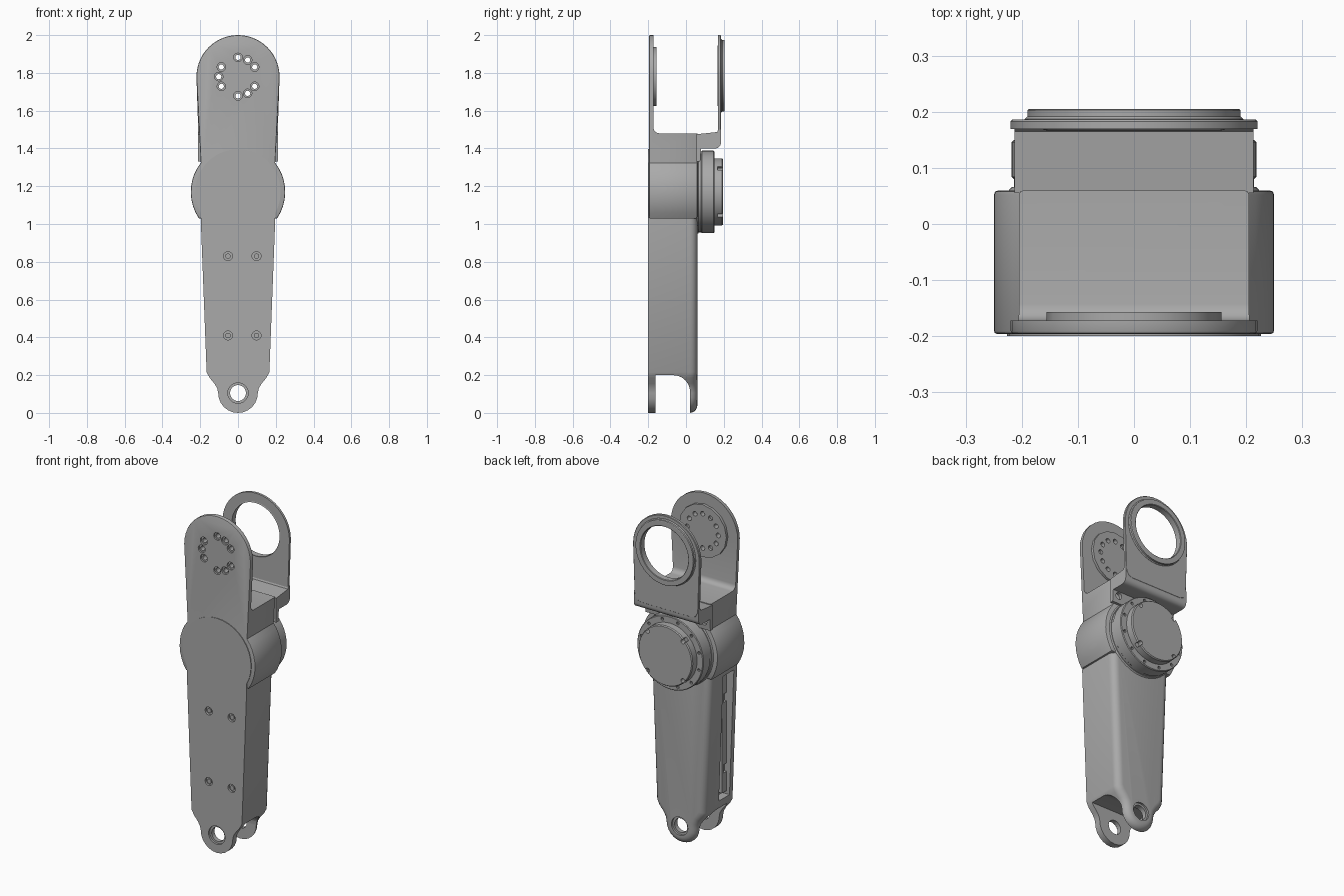
import bpy, bmesh
from math import sin, cos, radians, pi
from mathutils import Vector

cube = bpy.data.objects.get("Cube")
if cube:
    bpy.data.objects.remove(cube, do_unlink=True)

GREY = (0.4, 0.4, 0.4, 1)
mat = bpy.data.materials.new("machined_grey")
mat.use_nodes = True
mat.diffuse_color = GREY
mat.node_tree.nodes["Principled BSDF"].inputs["Base Color"].default_value = GREY

JOINT_Z, TOP_Z, LUG_Z = 1.17, 1.78, 0.105
FRONT, BACK = -0.2, 0.06


def arc(cx, cz, r, a0, a1, n):
    """Points on an arc, angles in degrees."""
    angles = [radians(a0 + (a1 - a0) * i / n) for i in range(n + 1)]
    return [(cx + r * cos(a), cz + r * sin(a)) for a in angles]


def mirrored(half):
    """Close a right-hand half outline with its mirror image."""
    return half + [(-x, z) for x, z in reversed(half) if abs(x) > 1e-5]


def finish(name, bm):
    bmesh.ops.recalc_face_normals(bm, faces=bm.faces)
    me = bpy.data.meshes.new(name)
    bm.to_mesh(me)
    bm.free()
    ob = bpy.data.objects.new(name, me)
    bpy.context.collection.objects.link(ob)
    me.materials.append(mat)
    return ob


def prism(name, pts, lo, hi, axis="y", bevel_lo=0, bevel_hi=0, seg=3):
    """Extrude an outline along y (x,z points) or along x (y,z points)."""
    bm = bmesh.new()
    place = (lambda p, d: (p[0], d, p[1])) if axis == "y" else (lambda p, d: (d, p[0], p[1]))
    rings = [[bm.verts.new(place(p, d)) for p in pts] for d in (lo, hi)]
    caps = [bm.faces.new(r) for r in rings]
    n = len(pts)
    for i in range(n):
        j = (i + 1) % n
        bm.faces.new((rings[0][i], rings[0][j], rings[1][j], rings[1][i]))
    bmesh.ops.recalc_face_normals(bm, faces=bm.faces)
    for cap, width in zip(caps, (bevel_lo, bevel_hi)):
        if width:
            bmesh.ops.bevel(bm, geom=list(cap.edges), offset=width, segments=seg,
                            profile=0.5, affect="EDGES", clamp_overlap=True)
    return finish(name, bm)


def discs(name, centres, r, lo, hi, n=32):
    """One or more cylinders along y in a single object."""
    bm = bmesh.new()
    for cx, cz in centres:
        rings = [[bm.verts.new((x, y, z)) for x, z in arc(cx, cz, r, 0, 360, n)[:-1]]
                 for y in (lo, hi)]
        for ring in rings:
            bm.faces.new(ring)
        for i in range(n):
            j = (i + 1) % n
            bm.faces.new((rings[0][i], rings[0][j], rings[1][j], rings[1][i]))
    return finish(name, bm)


def turned(name, cz, profile, n=48):
    """Lathe (radius, y) points about a y axis at height cz."""
    bm = bmesh.new()
    vs = [bm.verts.new((r, y, cz)) for r, y in profile]
    edges = [bm.edges.new(p) for p in zip(vs, vs[1:])]
    bmesh.ops.spin(bm, geom=vs + edges, cent=(0, 0, cz), axis=(0, 1, 0),
                   angle=2 * pi, steps=n)
    bmesh.ops.remove_doubles(bm, verts=bm.verts, dist=1e-5)
    return finish(name, bm)


def cut(ob, *cutters, op="DIFFERENCE"):
    for c in cutters:
        m = ob.modifiers.new("cut", "BOOLEAN")
        m.operation, m.solver, m.object = op, "EXACT", c
        bpy.context.view_layer.objects.active = ob
        bpy.ops.object.modifier_apply(modifier=m.name)
        bpy.data.objects.remove(c, do_unlink=True)


def rect(x0, x1, z0, z1):
    return [(x0, z0), (x1, z0), (x1, z1), (x0, z1)]


# Lower link: lug, tapered limb and round cover in one outline
half = arc(0, LUG_Z, 0.105, -90, 0, 6) + [(0.11, 0.13), (0.125, 0.155), (0.15, 0.185),
                                          (0.166, 0.215), (0.197, 1.02)]
half += arc(0, JOINT_Z, 0.226, -30, 90, 12)
lower = prism("lower_link", mirrored(half), FRONT, BACK, bevel_hi=0.04, seg=5)
fork = [(-0.162, -0.1), (0.022, -0.1), (0.022, 0.09)] + arc(-0.068, 0.11, 0.09, 0, 90, 6) + [(-0.162, 0.2)]
cut(lower, prism("fork_cutter", fork, -0.4, 0.4, axis="x"))
cut(lower, discs("pin_cutter", [(0, LUG_Z)], 0.042, -0.4, 0.4),
    discs("pin_front_cutter", [(0, LUG_Z)], 0.054, -0.3, FRONT + 0.012),
    discs("pin_back_cutter", [(0, LUG_Z)], 0.054, BACK - 0.012, 0.2))

# Open channel along one side of the limb, with a rail inside
cut(lower, prism("channel_cutter", rect(-0.17, -0.07, 0.25, 1.0), -0.4, -0.12, axis="x"))
rail = prism("channel_rail", rect(-0.168, -0.125, 0.27, 0.98), -0.15, -0.11, axis="x")
for z in (0.41, 0.83):
    cut(rail, prism("notch_cutter", rect(-0.19, -0.14, z - 0.025, z + 0.025), -0.2, -0.135, axis="x"))

# Countersunk screws in the limb front
screws = [(x, z) for x in (-0.053, 0.098) for z in (0.41, 0.83)]
cut(lower, discs("screw_cutter", screws, 0.024, -0.3, FRONT + 0.012, 16))
discs("limb_screws", screws, 0.014, FRONT + 0.004, FRONT + 0.014, 12)

# Upper link: round-topped plate, joint block and shoulders
half = [(0.2, 1.03)] + arc(0, JOINT_Z, 0.25, -34, 38, 9) + [(0.2, 1.38)]
half += arc(0, TOP_Z, 0.22, 0, 90, 10)
upper = prism("upper_link", mirrored(half), FRONT + 0.004, BACK, bevel_lo=0.006, bevel_hi=0.008, seg=2)
gap = [(-0.172, 2.2), (-0.172, 1.51)] + arc(-0.142, 1.51, 0.03, 180, 270, 4) + [(0.3, 1.48), (0.3, 2.2)]
cut(upper, prism("gap_cutter", gap, -0.4, 0.4, axis="x"))

# Pivot boss on the plate, drilled with a ring of holes
boss = discs("pivot_boss", [(0, TOP_Z)], 0.156, -0.173, -0.157, 16)
ring = [arc(0, TOP_Z, 0.102, a, a, 1)[0] for a in range(0, 360, 30)]
through = [p for i, p in enumerate(ring) if i not in (0, 4, 8)]
cut(boss, discs("boss_hole_cutter", ring, 0.014, -0.3, 0, 12))
cut(upper, discs("plate_hole_cutter", through, 0.014, -0.3, -0.1, 12),
    discs("plate_sink_cutter", through, 0.023, -0.3, FRONT + 0.014, 12))

# Flared collar and stepped drive housing on the joint back
turned("joint_collar", JOINT_Z, [(0, -0.02), (0.19, -0.02), (0.2, 0.01), (0.225, 0.045),
                                 (0.225, 0.058), (0.218, 0.066), (0, 0.066)])
housing = turned("drive_housing", JOINT_Z, [(0, 0.05), (0.214, 0.05), (0.214, 0.08), (0.218, 0.084),
                                            (0.218, 0.146), (0.214, 0.15), (0, 0.15)])
bolts = [arc(0, JOINT_Z, 0.197, a, a, 1)[0] for a in range(15, 375, 30)]
cut(housing, discs("bolt_cutter", bolts, 0.009, 0.135, 0.2, 10))
cap = turned("drive_cap", JOINT_Z, [(0, 0.14), (0.178, 0.14), (0.178, 0.19), (0.173, 0.196), (0, 0.196)])
notches = [arc(0, JOINT_Z, 0.165, a, a, 1)[0] for a in range(45, 405, 90)]
cut(cap, discs("cap_notch_cutter", notches, 0.013, 0.165, 0.3, 12))
corners = [arc(0, JOINT_Z, 0.178, a, a, 1)[0] for a in range(45, 405, 90)]
cut(cap, discs("cap_edge_cutter", corners, 0.013, 0.166, 0.3, 12))

# Rear bracket: folded foot, round plate and bearing ring
foot = [(0.055, 1.33), (0.075, 1.33), (0.08, 1.4)] + arc(0.155, 1.43, 0.03, -90, 0, 5)
foot += [(0.185, 1.5), (0.171, 1.5), (0.165, 1.487), (0.055, 1.475)]
bracket = prism("bracket_foot", foot, -0.213, 0.213, axis="x")
cut(bracket, discs("foot_hole_cutter", [(-0.172, 1.375), (0.172, 1.375)], 0.02, 0, 0.3, 16))
half = [(0.17, 1.44), (0.195, 1.45), (0.21, 1.48)] + arc(0, TOP_Z, 0.22, 0, 90, 14)
plate = prism("bracket_plate", mirrored(half), 0.169, 0.186, bevel_hi=0.003, seg=1)
cut(plate, discs("bearing_cutter", [(0, TOP_Z + 0.005)], 0.157, 0, 0.4, 48))
turned("bearing_ring", TOP_Z + 0.005, [(0.157, 0.167), (0.195, 0.18), (0.195, 0.187), (0.19, 0.192),
                                       (0.19, 0.203), (0.187, 0.205), (0.16, 0.205),
                                       (0.157, 0.202), (0.157, 0.167)])

# Smooth shading with sharp machined edges
for ob in [o for o in bpy.data.objects if o.type == "MESH" and mat.name in o.data.materials]:
    bpy.ops.object.select_all(action="DESELECT")
    ob.select_set(True)
    bpy.context.view_layer.objects.active = ob
    bpy.ops.object.shade_smooth_by_angle(angle=radians(32))
